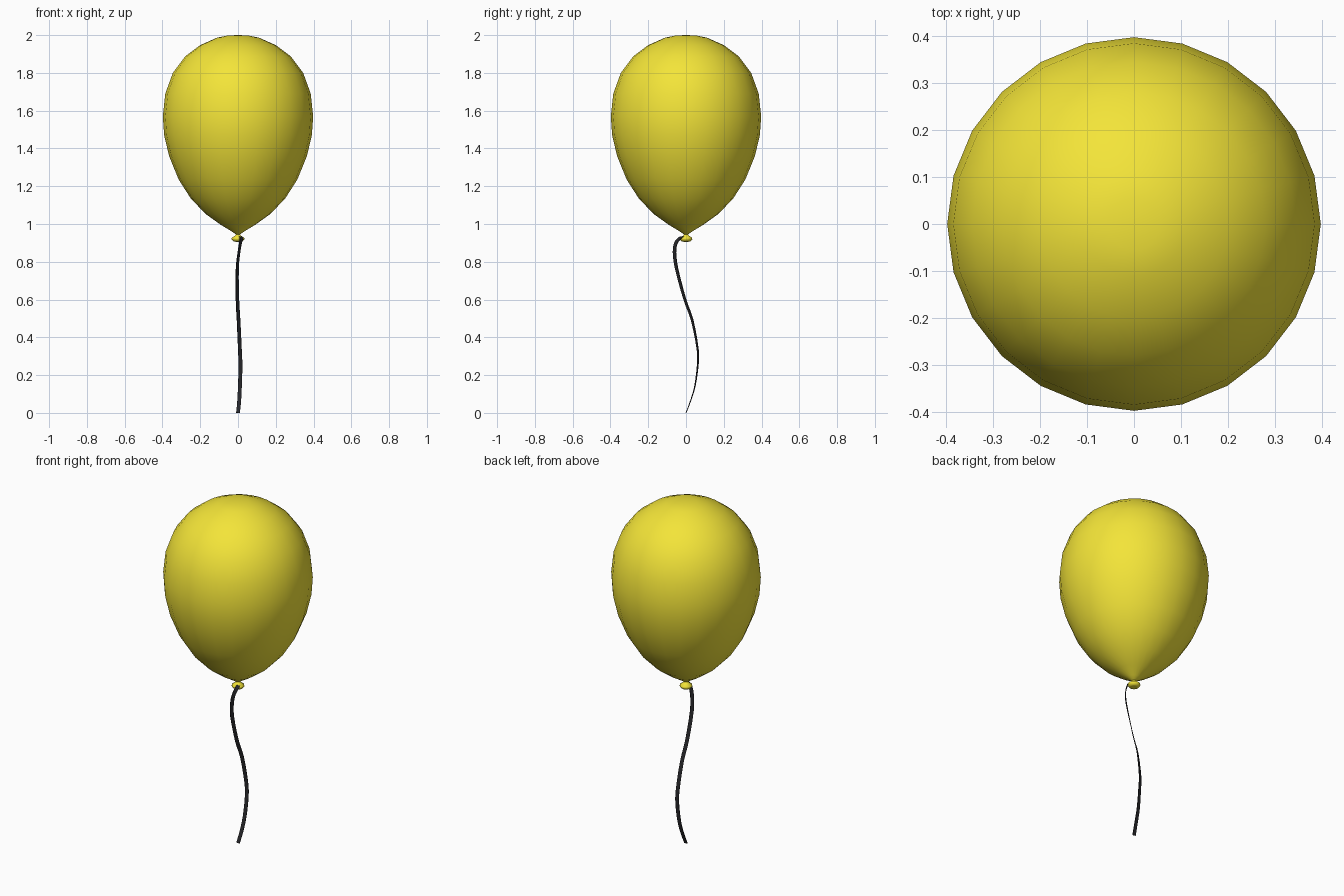
import bpy, bmesh, math
from mathutils import Vector

if "Cube" in bpy.data.objects:
    bpy.data.objects.remove(bpy.data.objects["Cube"])


def material(name, rgb):
    m = bpy.data.materials.new(name)
    m.diffuse_color = (*rgb, 1)
    m.use_nodes = True
    m.node_tree.nodes["Principled BSDF"].inputs["Base Color"].default_value = m.diffuse_color
    return m


def finish(name, bm, mat, angle):
    bmesh.ops.remove_doubles(bm, verts=bm.verts, dist=1e-5)
    bmesh.ops.recalc_face_normals(bm, faces=bm.faces)
    mesh = bpy.data.meshes.new(name)
    bm.to_mesh(mesh)
    bm.free()
    mesh.materials.append(mat)
    ob = bpy.data.objects.new(name, mesh)
    bpy.context.collection.objects.link(ob)
    bpy.ops.object.select_all(action='DESELECT')
    ob.select_set(True)
    bpy.context.view_layer.objects.active = ob
    bpy.ops.object.shade_smooth_by_angle(angle=math.radians(angle))
    return ob


def bridge(bm, rings):
    for a, b in zip(rings, rings[1:]):
        n = len(a)
        for i in range(n):
            j = (i + 1) % n
            bm.faces.new((a[i], a[j], b[j], b[i]))


def lathe(name, profile, sides, mat, angle=60):
    bm = bmesh.new()
    turn = [2 * math.pi * i / sides for i in range(sides)]
    bridge(bm, [[bm.verts.new((r * math.cos(t), r * math.sin(t), z)) for t in turn]
                for r, z in profile])
    return finish(name, bm, mat, angle)


def smooth_path(pts, steps):
    # Catmull-Rom curve through the points
    p = [Vector(q) for q in pts]
    p = [2 * p[0] - p[1]] + p + [2 * p[-1] - p[-2]]
    out = []
    for a, b, c, d in zip(p, p[1:], p[2:], p[3:]):
        for k in range(steps):
            t = k / steps
            out.append(0.5 * (2 * b + (c - a) * t + (2 * a - 5 * b + 4 * c - d) * t * t
                              + (3 * b - a - 3 * c + d) * t ** 3))
    return out + [p[-2]]


yellow = material("yellow_rubber", (0.90, 0.78, 0.04))
dark = material("dark_string", (0.02, 0.02, 0.023))

# Inflated body
lathe("balloon_body", [
    (0, 2.0), (0.055, 1.998), (0.11, 1.987), (0.20, 1.947), (0.28, 1.887),
    (0.345, 1.80), (0.385, 1.69), (0.398, 1.57), (0.391, 1.47), (0.365, 1.36),
    (0.315, 1.237), (0.25, 1.135), (0.17, 1.052), (0.09, 0.995),
    (0.035, 0.962), (0.01, 0.945), (0, 0.943)], 24, yellow)

# Tied knot with a flared lip
lathe("balloon_knot", [
    (0, 0.95), (0.009, 0.948), (0.016, 0.938), (0.033, 0.927), (0.034, 0.919),
    (0.024, 0.908), (0.013, 0.906), (0, 0.912)], 14, yellow)

# Flat ribbon string, twisting from the ground up to the knot
path = smooth_path([
    (0, 0, 0), (0.006, 0.023, 0.06), (0.010, 0.047, 0.14), (0.013, 0.062, 0.25),
    (0.010, 0.062, 0.335), (0.003, 0.033, 0.49), (-0.003, -0.006, 0.60),
    (-0.004, -0.049, 0.76), (0.005, -0.061, 0.85), (0.013, -0.053, 0.90),
    (0.017, -0.028, 0.928), (0.006, 0, 0.932)], 3)
bm = bmesh.new()
rings = []
for i, p in enumerate(path):
    tangent = (path[min(i + 1, len(path) - 1)] - path[max(i - 1, 0)]).normalized()
    a = math.radians(55) * min(p.z / 0.85, 1)
    w = Vector((math.cos(a), math.sin(a), 0))
    w = (w - tangent * w.dot(tangent)).normalized()
    n = tangent.cross(w)
    rings.append([bm.verts.new(p + w * (0.01 * u) + n * (0.002 * v))
                  for u, v in ((-1, -1), (1, -1), (1, 1), (-1, 1))])
bridge(bm, rings)
bm.faces.new(rings[0])
bm.faces.new(rings[-1])
finish("string", bm, dark, 40)
